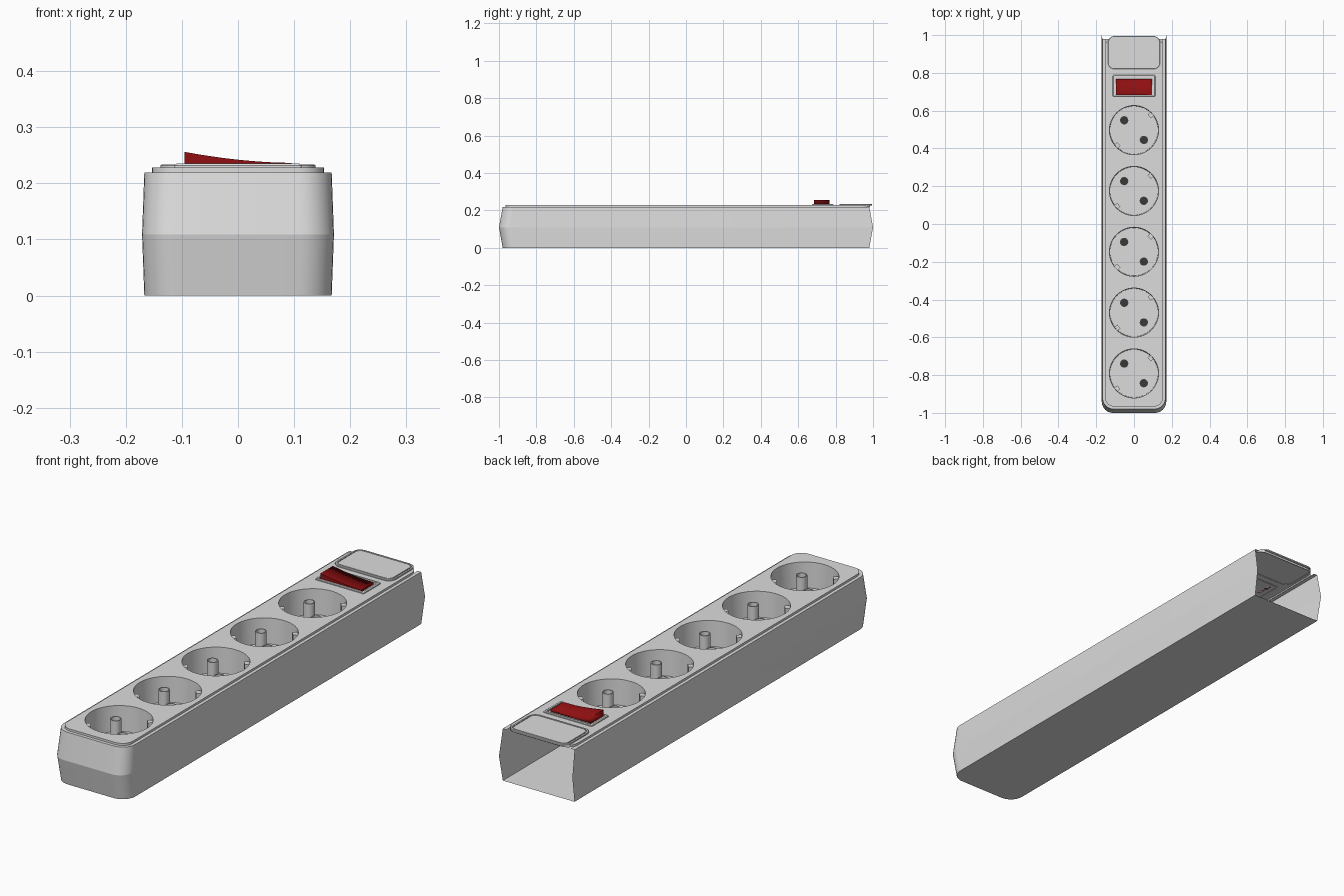
import bpy, bmesh
from math import sin, cos, pi, radians
from mathutils import Matrix, Vector

cube = bpy.data.objects.get("Cube")
if cube:
    bpy.data.objects.remove(cube, do_unlink=True)


def material(name, rgb):
    m = bpy.data.materials.new(name)
    m.use_nodes = True
    m.diffuse_color = (*rgb, 1)
    m.node_tree.nodes["Principled BSDF"].inputs["Base Color"].default_value = (*rgb, 1)
    return m


WHITE = material("white_plastic", (0.72, 0.72, 0.72))
RED = material("red_plastic", (0.28, 0.005, 0.006))
DARK = material("dark_hole", (0.04, 0.04, 0.04))


def finish(name, bm, mat):
    mesh = bpy.data.meshes.new(name)
    bm.to_mesh(mesh)
    bm.free()
    mesh.materials.append(mat)
    ob = bpy.data.objects.new(name, mesh)
    bpy.context.collection.objects.link(ob)
    bpy.ops.object.select_all(action="DESELECT")
    ob.select_set(True)
    bpy.context.view_layer.objects.active = ob
    bpy.ops.object.shade_smooth_by_angle(angle=radians(30))
    return ob


def loft(name, loops, mat, closed=True, cap=True):
    """Skin a stack of equal-length loops, optionally capping the last."""
    bm = bmesh.new()
    rings = [[bm.verts.new(p) for p in loop] for loop in loops]
    n = len(rings[0])
    for a, b in zip(rings, rings[1:]):
        for i in range(n if closed else n - 1):
            j = (i + 1) % n
            bm.faces.new((a[i], a[j], b[j], b[i]))
    if cap:
        bm.faces.new(rings[-1])
    return finish(name, bm, mat)


def arc(cx, cy, r, start, end, z, n=8):
    return [Vector((cx + r * cos(start + (end - start) * i / n),
                    cy + r * sin(start + (end - start) * i / n), z))
            for i in range(n + 1)]


def circle(x, y, r, z, n=48):
    return arc(x, y, r, 0, 2 * pi, z, n)[:-1]


def rounded(hx, y0, y1, r, z):
    """Counter-clockwise rounded rectangle centred on x = 0."""
    return (arc(r - hx, y0 + r, r, pi, 1.5 * pi, z)
            + arc(hx - r, y0 + r, r, 1.5 * pi, 2 * pi, z)
            + arc(hx - r, y1 - r, r, 0, pi / 2, z)
            + arc(r - hx, y1 - r, r, pi / 2, pi, z))


def u_shape(hx, y0, y1, r, z):
    """Outline of the housing, left open at the back end."""
    return ([Vector((-hx, y1, z))]
            + arc(r - hx, y0 + r, r, pi, 1.5 * pi, z)
            + arc(hx - r, y0 + r, r, 1.5 * pi, 2 * pi, z)
            + [Vector((hx, y1, z))])


# Housing: two thin shells meeting at a seam, plus the floor
base = u_shape(0.167, -0.98, 0.98, 0.06, 0)
seam = u_shape(0.171, -1.0, 1.0, 0.06, 0.109)
rim = u_shape(0.167, -0.98, 0.98, 0.06, 0.219)
ledge = u_shape(0.15, -0.962, 0.98, 0.045, 0.219)
loft("lower_shell", [base, seam], WHITE, closed=False, cap=False)
loft("upper_shell", [seam, rim, ledge], WHITE, closed=False, cap=False)
loft("floor", [base[::-1]], WHITE)

# Top cover with five round openings
TOP = 0.228
SOCKETS = [0.497 - 0.322 * i for i in range(5)]
RADIUS = 0.13
outline = rounded(0.153, -0.966, 0.985, 0.047, TOP)
bm = bmesh.new()
for loop in [outline] + [circle(0, y, RADIUS, TOP) for y in SOCKETS]:
    vs = [bm.verts.new(p) for p in loop]
    for i, v in enumerate(vs):
        bm.edges.new((v, vs[i - 1]))
bmesh.ops.triangle_fill(bm, edges=bm.edges[:], use_beauty=True)
for f in bm.faces:
    f.normal_update()
    if f.normal.z < 0:
        f.normal_flip()
finish("top_cover", bm, WHITE)
loft("cover_edge", [rounded(0.153, -0.966, 0.985, 0.047, 0.219), outline],
     WHITE, cap=False)

# Sockets: cup, two hollow contact sleeves and two earth clips
FLOOR = 0.12
for k, y in enumerate(SOCKETS, 1):
    loft(f"socket_cup_{k}", [circle(0, y, RADIUS, TOP),
                             circle(0, y, RADIUS - 0.003, FLOOR)], WHITE)
    for side, s in (("left", 1), ("right", -1)):
        px, py = 0.052 * s, y - 0.052 * s
        loft(f"contact_sleeve_{side}_{k}",
             [circle(px, py, 0.022, FLOOR, 20), circle(px, py, 0.022, 0.2, 20),
              circle(px, py, 0.018, 0.2, 20), circle(px, py, 0.018, 0.13, 20)],
             WHITE, cap=False)
        loft(f"contact_hole_{side}_{k}", [circle(px, py, 0.018, 0.13, 20)], DARK)
        turn = (Matrix.Translation((0.088 * s, y + 0.08 * s, 0))
                @ Matrix.Rotation(radians(42), 4, "Z"))
        corners = [(-0.01, -0.013), (0.01, -0.013), (0.01, 0.013), (-0.01, 0.013)]
        loft(f"earth_clip_{side}_{k}",
             [[turn @ Vector((a, b, z)) for a, b in corners]
              for z in (FLOOR, 0.215)], WHITE)

# Label plate: raised frame, groove and inner panel
loft("label_plate",
     [rounded(0.138 - d, 0.82 + d, 0.995 - d, 0.035 - d, z)
      for d, z in ((0, 0.226), (0, 0.232), (0.002, 0.2335), (0.008, 0.2335),
                   (0.008, 0.2295), (0.012, 0.2295), (0.012, 0.2335))], WHITE)

# Switch bezel with a recessed opening
loft("switch_bezel",
     [rounded(0.113 - d, 0.675 + d * 0.6, 0.788 - d * 0.6, 0.004, z)
      for d, z in ((0, 0.226), (0, 0.232), (0.004, 0.235),
                   (0.011, 0.235), (0.011, 0.229))], WHITE)

# Rocker: concave side profile swept across the strip
profile = [Vector((0.095, 0, 0.228))]
for i in range(13):
    t = i / 12
    profile.append(Vector((0.095 - 0.19 * t, 0, 0.2365 + 0.0195 * t ** 1.8)))
profile.append(Vector((-0.095, 0, 0.228)))
back = [p + Vector((0, 0.767, 0)) for p in profile]
front = [p + Vector((0, 0.684, 0)) for p in profile]
rocker = loft("switch_rocker", [back, front], RED)
bm = bmesh.new()
bm.from_mesh(rocker.data)
bmesh.ops.holes_fill(bm, edges=[e for e in bm.edges if e.is_boundary])
bmesh.ops.recalc_face_normals(bm, faces=bm.faces[:])
bm.to_mesh(rocker.data)
bm.free()
